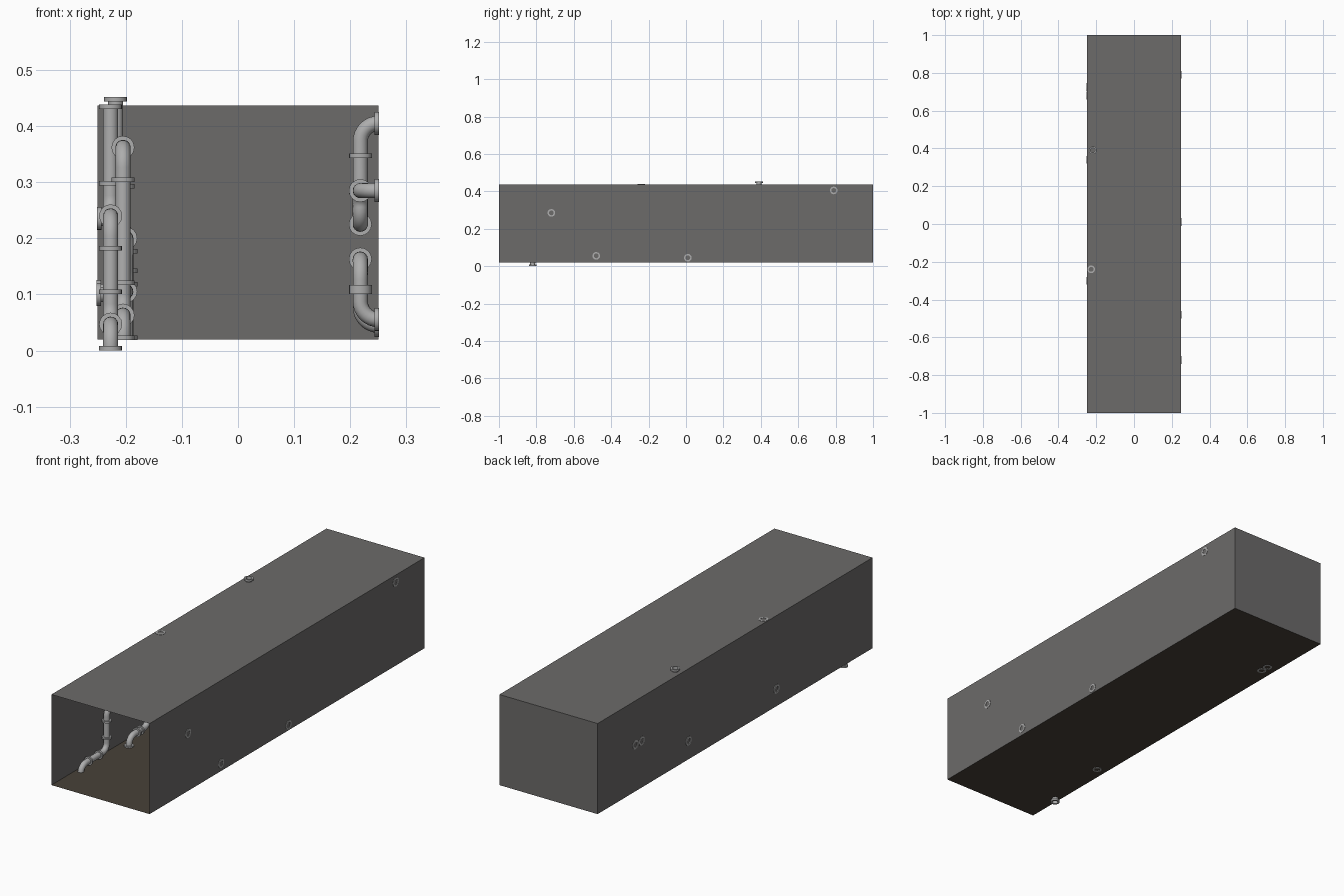
import bpy, bmesh, math
from mathutils import Vector as V

if "Cube" in bpy.data.objects:
    bpy.data.objects.remove(bpy.data.objects["Cube"])

def mat(name, rgb):
    m = bpy.data.materials.new(name)
    m.diffuse_color = (*rgb, 1)
    m.use_nodes = True
    m.node_tree.nodes["Principled BSDF"].inputs["Base Color"].default_value = m.diffuse_color
    return m

WALL = mat("wall grey", (0.15, 0.145, 0.143))
FLOOR = mat("floor brown", (0.065, 0.053, 0.04))
PIPE = mat("pipe grey", (0.42, 0.42, 0.42))
X, Y, Z0, Z1 = 0.25, 1.0, 0.02, 0.437
R = 0.0135

def add(name, bm, m, smooth=False):
    me = bpy.data.meshes.new(name)
    bm.normal_update()
    if smooth:
        for f in bm.faces:
            f.smooth = True
        for e in bm.edges:
            if len(e.link_faces) == 2 and e.calc_face_angle() > 0.7:
                e.smooth = False
    bm.to_mesh(me)
    bm.free()
    me.materials.append(m)
    ob = bpy.data.objects.new(name, me)
    bpy.context.collection.objects.link(ob)
    return ob

def panel(name, pts, m):
    bm = bmesh.new()
    bm.faces.new([bm.verts.new(p) for p in pts])
    add(name, bm, m)

# Corridor shell, open at the front
panel("floor", [(-X, -Y, Z0), (X, -Y, Z0), (X, Y, Z0), (-X, Y, Z0)], FLOOR)
panel("ceiling", [(-X, -Y, Z1), (X, -Y, Z1), (X, Y, Z1), (-X, Y, Z1)], WALL)
panel("back_wall", [(-X, Y, Z0), (-X, Y, Z1), (X, Y, Z1), (X, Y, Z0)], WALL)
for s, n in ((-1, "left_wall"), (1, "right_wall")):
    panel(n, [(s*X, -Y, Z0), (s*X, Y, Z0), (s*X, Y, Z1), (s*X, -Y, Z1)], WALL)

def sweep(bm, pts, tans, radii, n=16, closed=False):
    """Round section carried along a path."""
    rings = []
    u = tans[0].orthogonal().normalized()
    for p, t, r in zip(pts, tans, radii):
        u = (u - t * u.dot(t)).normalized()
        w = t.cross(u)
        rings.append([bm.verts.new(p + r * (u * math.cos(a) + w * math.sin(a)))
                      for a in (2 * math.pi * k / n for k in range(n))])
    last = len(rings) if closed else len(rings) - 1
    for i in range(last):
        a, b = rings[i], rings[(i + 1) % len(rings)]
        for k in range(n):
            bm.faces.new((a[k], a[(k+1) % n], b[(k+1) % n], b[k]))

def collar(bm, c, d, r=0.0205, h=0.008):
    a, b = c - d * h / 2, c + d * h / 2
    sweep(bm, [a, a, b, b], [d] * 4, [R * 0.95, r, r, R * 0.95], closed=True)

def pipe(name, path):
    P = [V(p) for p in path]
    D = [(b - a).normalized() for a, b in zip(P, P[1:])]
    L = [(b - a).length for a, b in zip(P, P[1:])]
    pts, tans = [P[0]], [D[0]]
    cb = bmesh.new()
    last = len(L) - 1
    for i in range(1, len(P) - 1):
        # Rounded elbow
        la = L[i-1] * (1 if i == 1 else 0.5)
        lb = L[i] * (1 if i == last else 0.5)
        r = min(0.036, la * 0.97, lb * 0.97)
        o = P[i] - D[i-1] * r + D[i] * r
        for k in range(9):
            a = math.pi / 2 * k / 8
            pts.append(o - D[i] * r * math.cos(a) + D[i-1] * r * math.sin(a))
            tans.append(D[i-1] * math.cos(a) + D[i] * math.sin(a))
        # Joint collars beside the elbow
        for d, ln in ((-D[i-1], L[i-1]), (D[i], L[i])):
            c = P[i] + d * 0.058
            if ln > 0.1 and not (abs(d.z) > 0.5 and c.z < 0.104):
                collar(cb, c, d)
    pts.append(P[-1])
    tans.append(D[-1])
    # End flanges
    collar(cb, P[0] + D[0] * 0.004, D[0])
    collar(cb, P[-1] - D[-1] * 0.004, D[-1])
    bm = bmesh.new()
    sweep(bm, pts, tans, [R] * len(pts))
    add(name, bm, PIPE, True)
    add(name + "_collars", cb, PIPE, True)

# Right wall pipes
x, w = 0.218, 0.2515
pipe("right_low_pipe", [(w, -.48, .055), (x, -.48, .055), (x, -.48, .163),
                        (x, .01, .163), (x, .01, .045), (w, .01, .045)])
pipe("right_high_pipe", [(w, -.72, .285), (x, -.72, .285), (x, .1, .285), (x, .1, .225),
                         (x, .79, .225), (x, .79, .405), (w, .79, .405)])

# Left wall pipes
x = -0.227
pipe("left_front_pipe", [(x, -.82, .0), (x, -.82, .047), (x, -.63, .047),
                         (x, -.63, .24), (x, -.24, .24), (x, -.24, .4385)])
x = -0.205
pipe("left_tall_pipe", [(x, -.5, .0185), (x, -.5, .063), (x, -.36, .063), (x, -.36, .362),
                        (x, .68, .362), (x, .68, .235), (-.2515, .68, .235)])
x = -0.218
pipe("left_middle_pipe", [(-.2525, -.30, .1), (x, -.30, .1), (x, .2, .1),
                          (x, .2, .24), (x, .39, .24), (x, .39, .452)])
x = -0.2
pipe("left_rear_pipe", [(-.2525, .34, .105), (x, .34, .105), (x, .5, .105), (x, .5, .2),
                        (x, .65, .2), (x, .65, .0185)])
pipe("left_corner_pipe", [(-.2515, .725, .235), (x, .725, .235),
                          (x, .725, .06), (x, .69, .06), (x, .69, .0185)])
